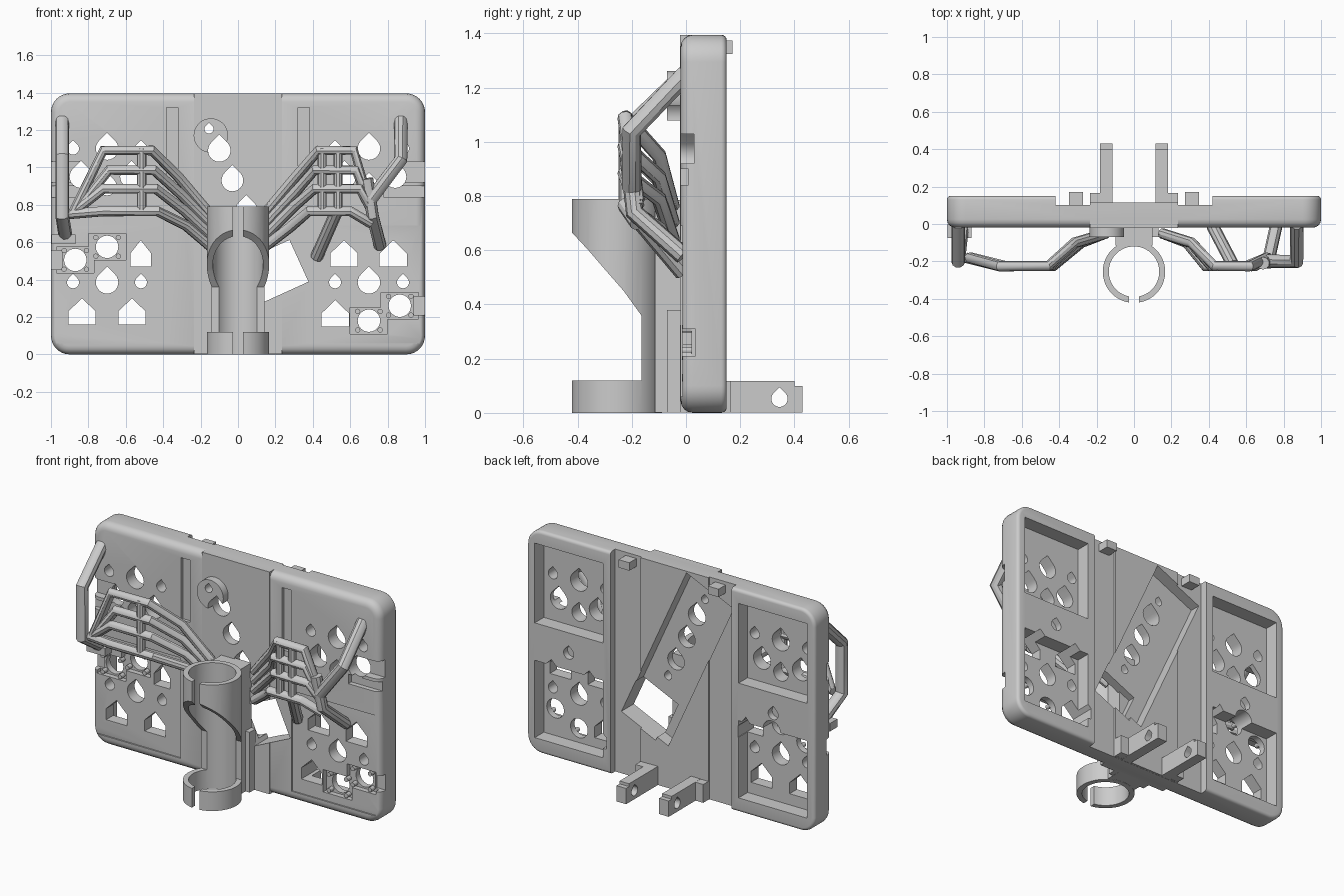
import bpy, bmesh, math
from mathutils import Vector

cube = bpy.data.objects.get("Cube")
if cube:
    bpy.data.objects.remove(cube)

grey = bpy.data.materials.new("plain grey")
grey.use_nodes = True
grey.diffuse_color = (0.6, 0.6, 0.6, 1)
grey.node_tree.nodes["Principled BSDF"].inputs["Base Color"].default_value = grey.diffuse_color


def activate(obj):
    bpy.ops.object.select_all(action="DESELECT")
    obj.select_set(True)
    bpy.context.view_layer.objects.active = obj


def smooth(obj):
    activate(obj)
    bpy.ops.object.shade_smooth_by_angle(angle=math.radians(35))


def prism(name, pts, lo, hi, axis="y", edit=None):
    """Extrude a 2D outline along one axis."""
    place = {"x": lambda a, b, t: (t, a, b),
             "y": lambda a, b, t: (a, t, b),
             "z": lambda a, b, t: (a, b, t)}[axis]
    bm = bmesh.new()
    low = [bm.verts.new(place(a, b, lo)) for a, b in pts]
    high = [bm.verts.new(place(a, b, hi)) for a, b in pts]
    bm.faces.new(low)
    bm.faces.new(high)
    for i in range(len(pts)):
        j = (i + 1) % len(pts)
        bm.faces.new((low[i], low[j], high[j], high[i]))
    bmesh.ops.recalc_face_normals(bm, faces=bm.faces)
    if edit:
        edit(bm)
    mesh = bpy.data.meshes.new(name)
    bm.to_mesh(mesh)
    bm.free()
    mesh.materials.append(grey)
    obj = bpy.data.objects.new(name, mesh)
    bpy.context.collection.objects.link(obj)
    return obj


def rect(a0, a1, b0, b1):
    return [(a0, b0), (a1, b0), (a1, b1), (a0, b1)]


def box(name, x0, x1, y0, y1, z0, z1):
    return prism(name, rect(x0, x1, z0, z1), y0, y1)


def arc(cx, cy, r, start, end, n):
    steps = [math.radians(start + (end - start) * i / n) for i in range(n + 1)]
    return [(cx + r * math.cos(t), cy + r * math.sin(t)) for t in steps]


def drop(cx, cy, r):
    return arc(cx, cy, r, 45, -225, 18) + [(cx, cy + 1.414 * r)]


def house(cx, base, w=0.145):
    return rect(cx - w / 2, cx + w / 2, base, base + 0.07)[:3] + [
        (cx, base + 0.14), (cx - w / 2, base + 0.07)]


def boolean(obj, tool, operation="DIFFERENCE"):
    mod = obj.modifiers.new("shape", "BOOLEAN")
    mod.operation, mod.object, mod.solver = operation, tool, "EXACT"
    activate(obj)
    bpy.ops.object.modifier_apply(modifier=mod.name)
    bpy.data.objects.remove(tool)


def cut(obj, pts, lo=-0.3, hi=0.4, axis="y"):
    boolean(obj, prism("cutter", pts, lo, hi, axis))


def rod(name, pts, r):
    """Round bar following a bent path."""
    curve = bpy.data.curves.new(name, "CURVE")
    curve.dimensions = "3D"
    curve.bevel_depth, curve.bevel_resolution, curve.use_fill_caps = r, 3, True
    spline = curve.splines.new("POLY")
    spline.points.add(len(pts) - 1)
    for point, co in zip(spline.points, pts):
        point.co = (*co, 1)
    curve.materials.append(grey)
    obj = bpy.data.objects.new(name, curve)
    bpy.context.collection.objects.link(obj)
    activate(obj)
    bpy.ops.object.convert(target="MESH")
    smooth(obj)


# Backing plate with rounded corners and rims
def round_rims(bm):
    for y, size in ((-0.02, 0.045), (0.15, 0.02)):
        rim = [e for e in bm.edges if all(abs(v.co.y - y) < 1e-4 for v in e.verts)]
        bmesh.ops.bevel(bm, geom=rim, offset=size, segments=4, profile=0.5, affect="EDGES")


outline = []
for cx, cz, a in ((0.9, 1.295, 0), (-0.9, 1.295, 90), (-0.9, 0.1, 180), (0.9, 0.1, 270)):
    outline += arc(cx, cz, 0.1, a, a + 90, 8)
plate = prism("backing_plate", outline, -0.02, 0.15, edit=round_rims)
cut(plate, rect(-0.42, 0.42, -0.1, 1.5), 0.102, 0.3)
boolean(plate, box("core", -0.235, 0.235, -0.022, 0.114, 0.001, 1.395), "UNION")

# Rear pockets, shallow front panels and slots
for s in (-1, 1):
    for z0, z1 in ((0.09, 0.575), (0.81, 1.31)):
        cut(plate, rect(*sorted((s * 0.47, s * 0.945)), z0, z1), 0.06, 0.3)
    cut(plate, drop(s * 0.71, 0.68, 0.035), 0.11, 0.3)
    cut(plate, rect(*sorted((s * 0.385, s * 1.1)), 0.06, 0.69), -0.1, -0.012)
    cut(plate, rect(*sorted((s * 0.32, s * 0.383)), 0.93, 1.32), -0.1, 0.0)
    cut(plate, rect(*sorted((s * 0.84, s * 1.1)), 0.92, 1.03), -0.1, 0.03)
    cut(plate, rect(*sorted((s * 0.78, s * 1.1)), 0.84, 0.9), -0.1, 0.01)

    # Through holes in the side panels
    for cz in (0.385, 1.1):
        cut(plate, drop(s * 0.70, cz, 0.06))
        for x in (0.519, 0.882):
            cut(plate, drop(s * x, cz, 0.032))
    for x in (0.57, 0.84):
        cut(plate, drop(s * x, 0.95, 0.06))
    cut(plate, drop(s * 0.70, 0.9, 0.05))

for x, z in ((-0.834, 0.16), (-0.567, 0.16), (-0.52, 0.47),
             (0.567, 0.47), (0.83, 0.47), (0.52, 0.15)):
    cut(plate, house(x, z, 0.11 if x == -0.52 else 0.145))

# Round mounts in stepped front recesses, with screw pins
for s, mounts in ((-1, ((0.87, 0.505), (0.70, 0.575))), (1, ((0.70, 0.18), (0.865, 0.26)))):
    for x, z in mounts:
        cut(plate, rect(*sorted((s * (x - 0.1), s * (x + 0.1))), z - 0.07, z + 0.07), -0.1, 0.02)
        cut(plate, arc(s * x, z, 0.06, 0, 345, 23))
        for dx in (-0.06, 0.06):
            for dz in (-0.05, 0.05):
                prism("screw_pin", arc(s * x + dx, z + dz, 0.014, 0, 330, 11), -0.015, 0.03)
    low = mounts[0][1] if s < 0 else mounts[1][1]
    cut(plate, rect(*sorted((s * 0.94, s * 1.1)), low - 0.05, low + 0.05), -0.1, 0.035)

# Tilted tray at the back with its openings
tilt = math.radians(24.5)


def tilted(cx, cz, w, h):
    corners = rect(-w / 2, w / 2, -h / 2, h / 2)
    return [(cx + a * math.cos(tilt) - b * math.sin(tilt),
             cz + a * math.sin(tilt) + b * math.cos(tilt)) for a, b in corners]


cut(plate, tilted(-0.02, 0.825, 0.35, 1.07), 0.035, 0.3)
cut(plate, tilted(0.203, 0.444, 0.27, 0.245))
for x, z, r in ((-0.155, 1.205, 0.024), (-0.1, 1.09, 0.06), (-0.03, 0.93, 0.058),
                (0.045, 0.77, 0.058), (0.1, 0.66, 0.025)):
    cut(plate, drop(x, z, r))
smooth(plate)

# Round boss above the tray holes
boss = prism("round_boss", arc(-0.145, 1.17, 0.092, 0, 350, 35), -0.07, -0.015)
cut(boss, drop(-0.155, 1.205, 0.024))
cut(boss, drop(-0.1, 1.09, 0.06))
smooth(boss)

# Top tabs and rear lugs
for s in (-1, 1):
    box("top_tab", s * 0.31 - 0.037, s * 0.31 + 0.037, 0.08, 0.172, 1.325, 1.375)
    lug = box("rear_lug", s * 0.148 - 0.033, s * 0.148 + 0.033, 0.09, 0.43, 0.001, 0.118)
    cut(lug, drop(0.345, 0.052, 0.03), -0.5, 0.5, "x")
    cut(lug, rect(0.4, 0.5, 0.1, 0.2), -0.5, 0.5, "x")
    box("lug_foot", *sorted((s * 0.115, s * 0.235)), 0.08, 0.165, 0.002, 0.117)

# Split tube holder, scooped out between the two rings
ring = arc(0, -0.255, 0.167, -81, 261, 48) + arc(0, -0.255, 0.135, 259, -79, 48)
tube = prism("tube_holder", ring, 0, 0.79, "z")
cut(tube, [(-0.5, 0.12), (-0.165, 0.12), (-0.165, 0.36), (-0.23, 0.45), (-0.3, 0.53),
           (-0.36, 0.6), (-0.425, 0.67), (-0.5, 0.73)], -0.4, 0.4, "x")
smooth(tube)
box("holder_post", -0.1, 0.1, -0.115, -0.01, 0.001, 0.785)
box("holder_backing", -0.13, 0.13, -0.07, -0.01, 0.002, 0.38)

# Right hand: four bent fingers, crossbar and long handle
depth = (-0.05, -0.1, -0.225, -0.225, -0.18)
right_fingers = [[(0.15, 0.75), (0.32, 0.95), (0.46, 1.09), (0.72, 1.09), (0.88, 0.76)],
                 [(0.15, 0.70), (0.31, 0.86), (0.45, 0.985), (0.69, 0.985), (0.87, 0.76)],
                 [(0.15, 0.64), (0.29, 0.77), (0.44, 0.885), (0.72, 0.885), (0.88, 0.76)],
                 [(0.15, 0.58), (0.28, 0.69), (0.43, 0.765), (0.72, 0.765), (0.9, 0.75)]]
for path in right_fingers:
    rod("right_finger", [(-x, y, z) for (x, z), y in zip(path, depth)], 0.028)
rod("right_knuckle_bar", [(-0.515, -0.225, 1.1), (-0.515, -0.225, 0.76)], 0.026)
rod("right_handle", [(-0.94, 0.0, 1.25), (-0.94, -0.2, 1.06), (-0.94, -0.2, 0.74),
                     (-0.92, -0.02, 0.62)], 0.037)
box("right_handle_foot", -0.998, -0.87, -0.075, 0, 0.59, 0.64)

# Left hand: shorter grip with two struts back to the plate
left_fingers = [[(0.15, 0.76), (0.31, 0.95), (0.43, 1.09), (0.62, 1.09), (0.71, 0.78)],
                [(0.15, 0.70), (0.31, 0.87), (0.41, 0.985), (0.63, 0.985), (0.71, 0.78)],
                [(0.15, 0.64), (0.30, 0.79), (0.41, 0.885), (0.65, 0.885), (0.72, 0.76)],
                [(0.15, 0.58), (0.28, 0.68), (0.38, 0.765), (0.6, 0.765), (0.71, 0.7)]]
for path in left_fingers:
    rod("left_finger", [(x, y, z) for (x, z), y in zip(path, depth)], 0.028)
for x in (0.45, 0.535):
    rod("left_knuckle_bar", [(x, -0.225, 1.1), (x, -0.225, 0.76)], 0.024)
rod("left_strut", [(0.53, -0.22, 0.77), (0.42, -0.01, 0.52)], 0.034)
rod("left_outer_strut", [(0.69, -0.21, 0.94), (0.72, -0.19, 0.74), (0.76, -0.01, 0.58)], 0.034)
rod("left_handle", [(0.87, 0.0, 1.25), (0.87, -0.2, 1.04), (0.71, -0.2, 0.83)], 0.037)
